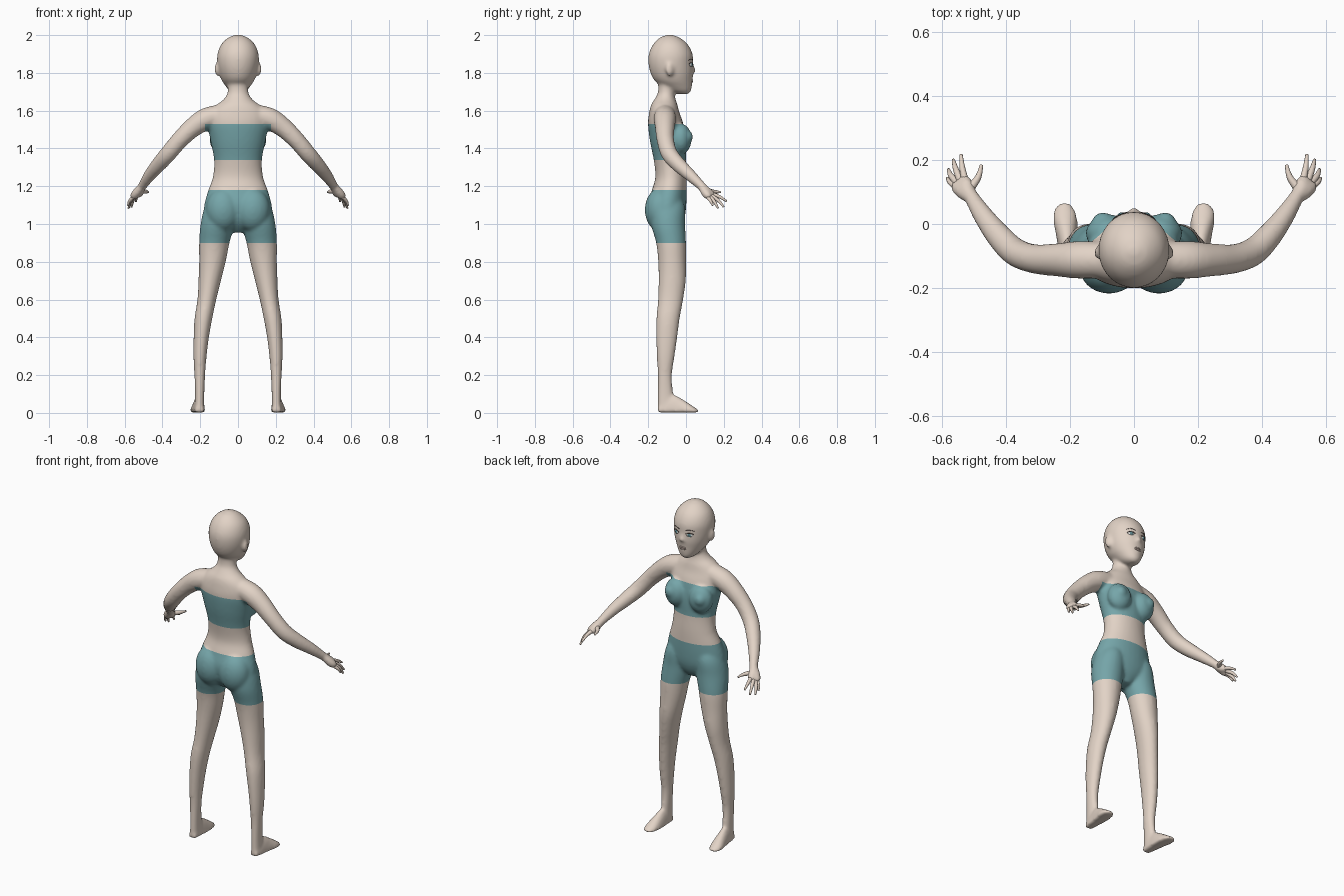
import bpy, bmesh, math
from mathutils import Vector, Matrix

cube = bpy.data.objects.get("Cube")
if cube:
    bpy.data.objects.remove(cube, do_unlink=True)

X, Y, Z = Vector((1, 0, 0)), Vector((0, 1, 0)), Vector((0, 0, 1))


def material(name, rgb):
    mat = bpy.data.materials.new(name)
    mat.use_nodes = True
    color = (*rgb, 1)
    mat.diffuse_color = color
    mat.node_tree.nodes["Principled BSDF"].inputs["Base Color"].default_value = color
    return mat


skin = material("skin", (0.76, 0.65, 0.565))
cloth = material("teal cloth", (0.18, 0.38, 0.4))
white = material("eye white", (0.8, 0.8, 0.78))
iris_mat = material("iris blue", (0.12, 0.3, 0.34))
dark = material("dark hair", (0.06, 0.045, 0.04))
lip_mat = material("lips", (0.64, 0.5, 0.44))


def resample(rows, steps=5):
    """Smooth Catmull-Rom pass through rows of numbers."""
    rows = [Vector(r) for r in rows]
    padded = [rows[0]] + rows + [rows[-1]]
    out = []
    for a, b, c, d in zip(padded, padded[1:], padded[2:], padded[3:]):
        for i in range(steps):
            t = i / steps
            out.append(b + (c - a) * (t / 2) + (a * 2 - b * 5 + c * 4 - d) * (t * t / 2)
                       + (b * 3 - a - c * 3 + d) * (t ** 3 / 2))
    return out + [rows[-1]]


def loft(bm, rings, sides=32):
    """Skin rings given as (centre, u radius vector, v radius vector)."""
    loops = []
    for centre, u, v in rings:
        angles = [math.tau * i / sides for i in range(sides)]
        loops.append([bm.verts.new(centre + u * math.cos(a) + v * math.sin(a)) for a in angles])
    for low, high in zip(loops, loops[1:]):
        for i in range(sides):
            j = (i + 1) % sides
            bm.faces.new((low[i], low[j], high[j], high[i]))
    bm.faces.new(loops[0][::-1])
    bm.faces.new(loops[-1])


def column(bm, rows):
    """Upright loft from rows of z, x min, x max, y min, y max."""
    loft(bm, [(Vector(((a + b) / 2, (c + d) / 2, z)), X * ((b - a) / 2), Y * ((d - c) / 2))
              for z, a, b, c, d in resample(rows)])


def tube(bm, rows, side=1, sides=16):
    """Round limb from rows of x, y, z, radius."""
    pts = resample(rows)
    rings = []
    for i, p in enumerate(pts):
        tangent = (pts[min(i + 1, len(pts) - 1)].xyz - pts[max(i - 1, 0)].xyz).normalized()
        u = tangent.cross(Z if abs(tangent.z) < 0.9 else Y).normalized()
        rings.append((p.xyz, u * p.w, tangent.cross(u) * p.w))
    flip = Vector((side, 1, 1))
    loft(bm, [tuple(v * flip for v in ring) for ring in rings], sides)


def ball(bm, centre, radii, tilt=0):
    mat = Matrix.Translation(centre) @ Matrix.Rotation(tilt, 4, "Z") @ Matrix.Diagonal((*radii, 1))
    bmesh.ops.create_uvsphere(bm, u_segments=24, v_segments=14, radius=1, matrix=mat)


def finish(name, bm, mat):
    bmesh.ops.recalc_face_normals(bm, faces=bm.faces)
    mesh = bpy.data.meshes.new(name)
    bm.to_mesh(mesh)
    bm.free()
    mesh.materials.append(mat)
    for face in mesh.polygons:
        face.use_smooth = True
    obj = bpy.data.objects.new(name, mesh)
    bpy.context.scene.collection.objects.link(obj)
    return obj


bm = bmesh.new()

# Trunk: pelvis, waist, chest, shoulders and neck
trunk = [(0.955, 0.03, -0.13, -0.05), (1.0, 0.12, -0.17, -0.02), (1.05, 0.178, -0.19, -0.004),
         (1.11, 0.177, -0.198, 0.002), (1.18, 0.157, -0.18, 0.004), (1.25, 0.133, -0.162, 0.004),
         (1.34, 0.127, -0.171, 0), (1.44, 0.146, -0.191, 0), (1.53, 0.161, -0.201, -0.014),
         (1.59, 0.15, -0.195, -0.035), (1.63, 0.115, -0.185, -0.045), (1.66, 0.076, -0.167, -0.055),
         (1.7, 0.055, -0.148, -0.06), (1.78, 0.057, -0.148, -0.05)]
column(bm, [(z, -w, w, back, front) for z, w, back, front in trunk])

# Head
skull = [(1.688, 0.022, -0.04, 0.012), (1.703, 0.045, -0.085, 0.026), (1.73, 0.066, -0.13, 0.032),
         (1.76, 0.086, -0.167, 0.034), (1.8, 0.101, -0.188, 0.039), (1.85, 0.11, -0.199, 0.038),
         (1.9, 0.109, -0.197, 0.035), (1.95, 0.09, -0.175, 0.01), (1.987, 0.051, -0.138, -0.034),
         (2.002, 0.012, -0.097, -0.075)]
column(bm, [(z, -w, w, back, front) for z, w, back, front in skull])
tube(bm, [(0, 0.028, 1.85, 0.009), (0, 0.038, 1.82, 0.011), (0, 0.044, 1.803, 0.013)])

for s in (-1, 1):
    # Ears, bust and seat
    ball(bm, (s * 0.109, -0.085, 1.82), (0.014, 0.024, 0.038), s * 0.4)
    ball(bm, (s * 0.085, -0.022, 1.45), (0.068, 0.05, 0.08), -s * 0.25)
    ball(bm, (s * 0.097, 0.008, 1.461), (0.034, 0.029, 0.036))
    ball(bm, (s * 0.078, -0.138, 1.075), (0.092, 0.08, 0.115))

    # Legs
    leg = [(1.2, 0.07, 0.11, -0.13, -0.06), (1.1, 0.025, 0.172, -0.178, -0.008),
           (1.0, 0.02, 0.198, -0.184, -0.005), (0.9, 0.045, 0.206, -0.158, 0),
           (0.8, 0.065, 0.206, -0.147, 0), (0.7, 0.09, 0.209, -0.145, -0.001),
           (0.6, 0.115, 0.215, -0.148, -0.015), (0.5, 0.136, 0.23, -0.157, -0.033),
           (0.4, 0.154, 0.235, -0.158, -0.046), (0.3, 0.166, 0.236, -0.155, -0.06),
           (0.2, 0.174, 0.231, -0.15, -0.074), (0.1, 0.178, 0.228, -0.151, -0.068),
           (0.02, 0.178, 0.23, -0.151, -0.06)]
    column(bm, [(z, *sorted((s * a, s * b)), c, d) for z, a, b, c, d in leg])

    # Feet: flattened underneath by the clamp below
    foot = [(0.204, -0.149, 0.022, 0.03), (0.205, -0.11, 0.028, 0.07), (0.207, -0.07, 0.031, 0.09),
            (0.21, -0.03, 0.035, 0.072), (0.215, 0.015, 0.039, 0.043), (0.217, 0.045, 0.033, 0.022),
            (0.217, 0.066, 0.016, 0.011)]
    loft(bm, [(Vector((s * x, y, 0.008)), X * w, Z * h) for x, y, w, h in resample(foot)])

    # Arms and palms
    tube(bm, [(0.09, -0.112, 1.578, 0.056), (0.17, -0.112, 1.555, 0.059), (0.24, -0.112, 1.51, 0.052),
              (0.31, -0.109, 1.443, 0.046), (0.37, -0.088, 1.372, 0.044), (0.42, -0.04, 1.315, 0.04),
              (0.47, 0.025, 1.255, 0.032), (0.508, 0.085, 1.198, 0.024), (0.527, 0.11, 1.17, 0.025)],
         s, 24)
    tube(bm, [(0.512, 0.09, 1.19, 0.02), (0.523, 0.12, 1.166, 0.025), (0.535, 0.149, 1.15, 0.014)], s)
    tube(bm, [(0.519, 0.085, 1.19, 0.02), (0.546, 0.111, 1.155, 0.024), (0.56, 0.128, 1.138, 0.014)], s)

for v in bm.verts:
    v.co.z = max(v.co.z, 0.002)
body = finish("body", bm, skin)
body.data.materials.append(cloth)

# Fuse the body parts into one soft surface
remesh = body.modifiers.new("fuse", "REMESH")
remesh.mode = "VOXEL"
remesh.voxel_size = 0.008
soften = body.modifiers.new("soften", "SMOOTH")
soften.factor, soften.iterations = 0.5, 12
fused = body.evaluated_get(bpy.context.evaluated_depsgraph_get())
bm = bmesh.new()
bm.from_mesh(bpy.data.meshes.new_from_object(fused))
body.modifiers.clear()

# Clothing: cut clean hems, then colour between them
SHORTS, TOP, TOP_SIDE = (0.9, 1.18), (1.34, 1.53), 0.175


def cut(point, normal, low, high):
    faces = [f for f in bm.faces if low < f.calc_center_median().z < high]
    geom = faces + list({e for f in faces for e in f.edges}) + list({v for f in faces for v in f.verts})
    bmesh.ops.bisect_plane(bm, geom=geom, plane_co=point, plane_no=normal, dist=1e-5)


for hem in SHORTS + TOP:
    cut(Z * hem, Z, hem - 0.03, hem + 0.03)
for s in (-1, 1):
    cut(X * s * TOP_SIDE, X, *TOP)
for f in bm.faces:
    c = f.calc_center_median()
    shorts = SHORTS[0] < c.z < SHORTS[1] and abs(c.x) < 0.3
    top = TOP[0] < c.z < TOP[1] and abs(c.x) < TOP_SIDE
    f.material_index = int(shorts or top)
    f.smooth = True
bm.to_mesh(body.data)
bm.free()

FINGERS = {
    "thumb": [(0.515, 0.108, 1.175, 0.015), (0.487, 0.145, 1.172, 0.01), (0.476, 0.185, 1.168, 0.005)],
    "index_finger": [(0.526, 0.13, 1.16, 0.012), (0.536, 0.175, 1.145, 0.009), (0.54, 0.216, 1.12, 0.005)],
    "middle_finger": [(0.54, 0.13, 1.152, 0.012), (0.556, 0.17, 1.125, 0.009), (0.564, 0.2, 1.09, 0.005)],
    "ring_finger": [(0.546, 0.122, 1.148, 0.012), (0.571, 0.15, 1.118, 0.009), (0.579, 0.17, 1.083, 0.005)],
    "little_finger": [(0.55, 0.112, 1.146, 0.011), (0.574, 0.13, 1.122, 0.008), (0.582, 0.143, 1.098, 0.005)],
}


def face_y(x):
    """Front of the face at eye level."""
    return -0.08 + 0.117 * math.sqrt(1 - (x / 0.109) ** 2)


for s, side in ((-1, "right"), (1, "left")):
    for name, path in FINGERS.items():
        bm = bmesh.new()
        tube(bm, path, s, 12)
        finish(f"{side}_{name}", bm, skin)

    # Eyes: white, iris, pupil, lash line and brow
    ex, ez = 0.043, 1.843
    for name, mat, size, out in (("eye", white, (0.019, 0.007, 0.01), -0.002),
                                 ("iris", iris_mat, (0.01, 0.004, 0.0095), 0.003),
                                 ("pupil", dark, (0.004, 0.002, 0.004), 0.006)):
        bm = bmesh.new()
        ball(bm, (s * ex, face_y(ex) + out, ez), size, -s * 0.42)
        finish(f"{side}_{name}", bm, mat)
    for name, lift, arch, reach, thick in (("lash", 0.004, 0.007, 0.021, 0.0022),
                                           ("brow", 0.024, 0.006, 0.023, 0.0014)):
        bm = bmesh.new()
        path = [(ex + k * reach, face_y(ex + k * reach) + 0.001, ez + lift + arch * (1 - k * k), thick)
                for k in (-1, -0.5, 0, 0.5, 1)]
        tube(bm, path, s, 8)
        finish(f"{side}_{name}", bm, dark)

# Lips
bm = bmesh.new()
for z, h in ((1.762, 0.005), (1.754, 0.006)):
    ball(bm, (0, 0.03, z), (0.02, 0.008, h))
finish("lips", bm, lip_mat)
